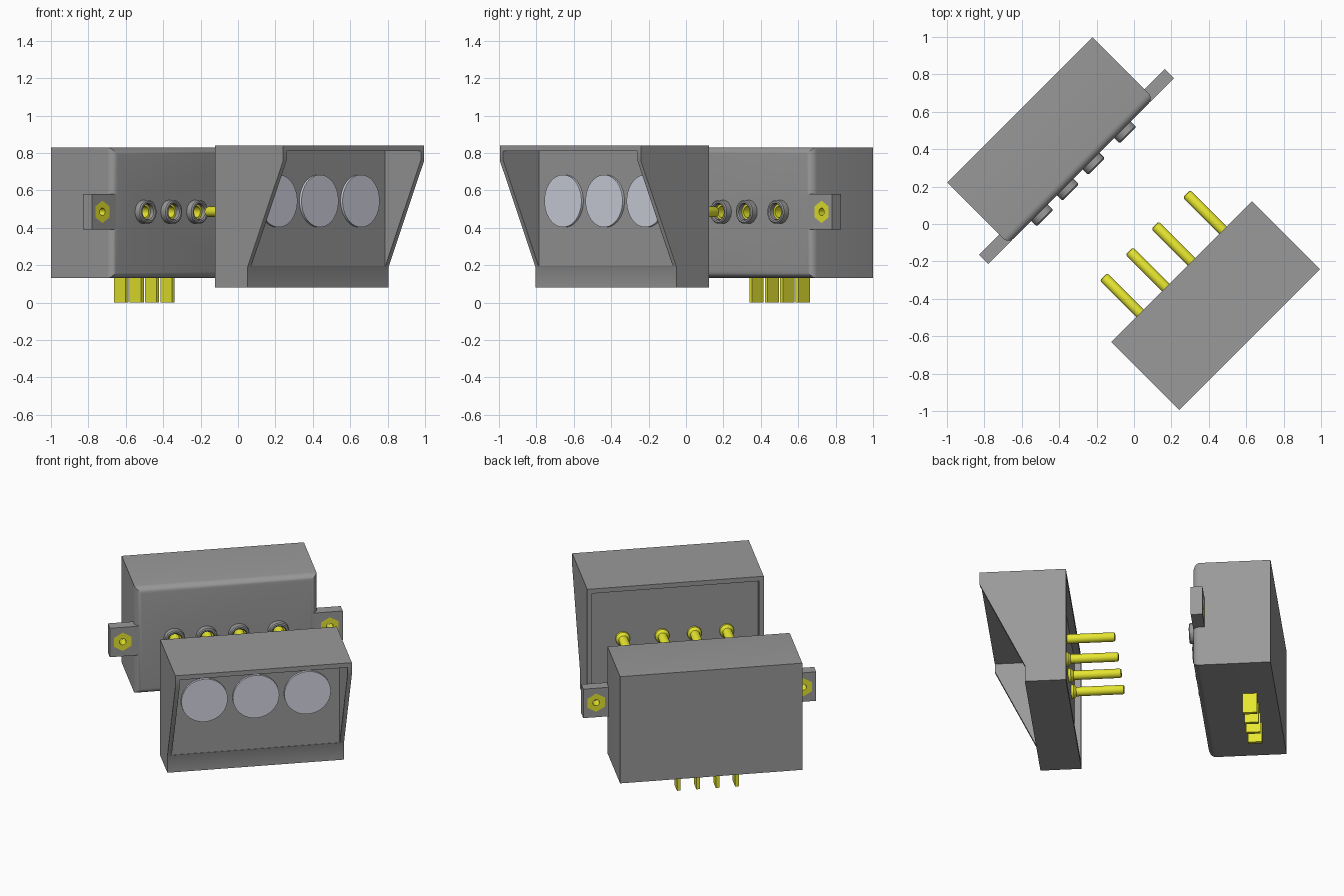
import bpy, bmesh, math
from mathutils import Matrix

if "Cube" in bpy.data.objects:
    bpy.data.objects.remove(bpy.data.objects["Cube"])

TURN = Matrix.Rotation(math.radians(45), 4, 'Z')   # whole assembly sits diagonally
parts = []


def colour(name, rgb):
    m = bpy.data.materials.new(name)
    m.diffuse_color = (*rgb, 1)
    m.use_nodes = True
    m.node_tree.nodes["Principled BSDF"].inputs["Base Color"].default_value = m.diffuse_color
    return m


DARK = colour("dark_plastic", (0.32, 0.32, 0.32))
BRASS = colour("brass", (0.8, 0.8, 0.03))
LENS = colour("lens_grey", (0.66, 0.67, 0.76))


def finish(name, bm, mat=None):
    bmesh.ops.recalc_face_normals(bm, faces=bm.faces[:])
    me = bpy.data.meshes.new(name)
    bm.to_mesh(me)
    bm.free()
    ob = bpy.data.objects.new(name, me)
    bpy.context.collection.objects.link(ob)
    if mat:
        me.materials.append(mat)
        parts.append(ob)
    return ob


def box(name, x, y, z, mat=None, bevel_front=0):
    bm = bmesh.new()
    bmesh.ops.create_cube(bm, size=1)
    for v in bm.verts:
        v.co = [r[0] if c < 0 else r[1] for c, r in zip(v.co, (x, y, z))]
    if bevel_front:
        edges = [e for e in bm.edges if all(abs(v.co.y - y[0]) < 1e-5 for v in e.verts)]
        bmesh.ops.bevel(bm, geom=edges, offset=bevel_front, segments=5,
                        profile=0.5, affect='EDGES')
    return finish(name, bm, mat)


def lathe(name, x, z, profile, mat=None, sides=32, closed=False):
    """Revolve (radius, y) points about a y-parallel axis; closed makes a tube."""
    bm = bmesh.new()
    rings = []
    for r, y in profile:
        rings.append([bm.verts.new((x + r * math.sin(a), y, z + r * math.cos(a)))
                      for a in (2 * math.pi * i / sides for i in range(sides))])
    pairs = list(zip(rings, rings[1:]))
    if closed:
        pairs.append((rings[-1], rings[0]))
    else:
        bm.faces.new(rings[0])
        bm.faces.new(rings[-1])
    for a, b in pairs:
        for i in range(sides):
            j = (i + 1) % sides
            bm.faces.new((a[i], a[j], b[j], b[i]))
    return finish(name, bm, mat)


def cut(target, cutter):
    mod = target.modifiers.new("cut", 'BOOLEAN')
    mod.operation, mod.solver, mod.object = 'DIFFERENCE', 'EXACT', cutter
    bpy.context.view_layer.objects.active = target
    bpy.ops.object.modifier_apply(modifier=mod.name)
    bpy.data.objects.remove(cutter)


PIN_X = (-0.315, -0.12, 0.075, 0.313)
AXIS_Z = 0.485

# socket housing with a rounded front rim
housing = box("socket_housing", (-0.55, 0.55), (0.40, 0.863), (0.13, 0.83), DARK, 0.04)

# contact sockets: plastic collar and brass sleeve in a drilled hole
for x in PIN_X:
    cut(housing, lathe("drill", x, AXIS_Z, [(0.042, 0.3), (0.042, 0.66)]))
    lathe("socket_collar", x, AXIS_Z,
          [(0.042, 0.41), (0.042, 0.365), (0.048, 0.359), (0.057, 0.359),
           (0.063, 0.365), (0.063, 0.41)], DARK, closed=True)
    lathe("socket_sleeve", x, AXIS_Z,
          [(0.03, 0.66), (0.03, 0.39), (0.042, 0.39), (0.042, 0.66)], BRASS, closed=True)

# mounting ears with hexagonal brass inserts
for s in (-1, 1):
    ear = box("mounting_ear", sorted((s * 0.52, s * 0.703)), (0.40, 0.47), (0.39, 0.58), DARK)
    cut(ear, lathe("hex_cutter", s * 0.625, AXIS_Z, [(0.06, 0.3), (0.06, 0.6)], sides=6))
    nut = lathe("hex_insert", s * 0.625, AXIS_Z, [(0.06, 0.4), (0.06, 0.47)], BRASS, sides=6)
    cut(nut, lathe("drill", s * 0.625, AXIS_Z, [(0.02, 0.3), (0.02, 0.6)], sides=24))

# flat terminal blades under the socket housing
for i in range(4):
    x = (i - 1.5) * 0.117
    box("terminal_blade", (x - 0.011, x + 0.011), (0.665, 0.75), (0.0, 0.15), BRASS)

# lamp housing: side profile with sloping cheeks, hollowed front and shallow back recess
bm = bmesh.new()
profile = [(-0.36, 0.08), (-0.36, 0.84), (-0.875, 0.84), (-0.875, 0.76),
           (-0.605, 0.19), (-0.605, 0.08)]
face = bm.faces.new([bm.verts.new((-0.533, y, z)) for y, z in profile])
ext = bmesh.ops.extrude_face_region(bm, geom=[face])
bmesh.ops.translate(bm, vec=(1.066, 0, 0),
                    verts=[g for g in ext['geom'] if isinstance(g, bmesh.types.BMVert)])
lamp = finish("lamp_housing", bm, DARK)
cut(lamp, box("front_cutter", (-0.507, 0.507), (-1.0, -0.605), (0.195, 0.81)))
cut(lamp, box("back_cutter", (-0.505, 0.505), (-0.40, -0.3), (0.11, 0.81)))

# three round lenses
for x in (-0.311, 0, 0.311):
    lathe("lens", x, 0.543, [(0.14, -0.60), (0.14, -0.62)], LENS, sides=48)

# contact pins with a flared base and softened tip
for x in PIN_X:
    lathe("contact_pin", x, AXIS_Z,
          [(0.043, -0.41), (0.043, -0.385), (0.028, -0.37), (0.028, -0.095),
           (0.025, -0.088), (0.02, -0.085)], BRASS, sides=24)

# turn the assembly into place and shade the round parts
for ob in parts:
    ob.data.transform(TURN)
    ob.select_set(True)
bpy.context.view_layer.objects.active = parts[0]
bpy.ops.object.shade_smooth_by_angle(angle=math.radians(30))
